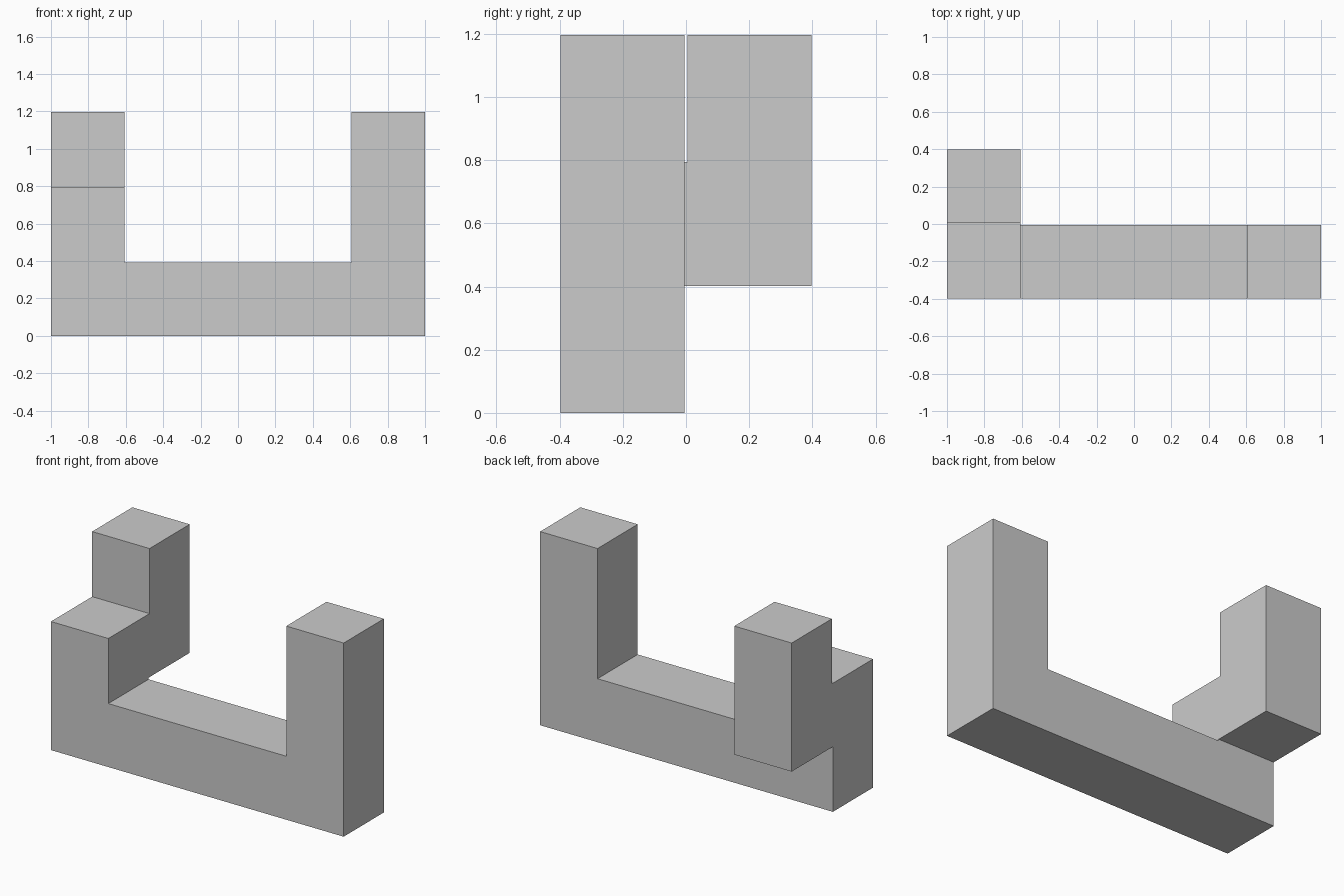
import bpy, bmesh
from mathutils import Vector

if "Cube" in bpy.data.objects:
    bpy.data.objects.remove(bpy.data.objects["Cube"])

C, G = 0.402, 0.005          # cell pitch and inset of every outer face
L = 1.0                      # half length
T = C - 2 * G                # bar thickness
W = C - G                    # half depth
STEP, TOP = 2 * C - 2 * G, 3 * C - 2 * G


def prism(name, points, offset):
    """Extrude a closed 3D outline along an offset."""
    bm = bmesh.new()
    face = bm.faces.new([bm.verts.new(p) for p in points])
    ext = bmesh.ops.extrude_face_region(bm, geom=[face], use_keep_orig=True)
    for v in ext["geom"]:
        if isinstance(v, bmesh.types.BMVert):
            v.co += Vector(offset)
    bmesh.ops.recalc_face_normals(bm, faces=bm.faces)
    mesh = bpy.data.meshes.new(name)
    bm.to_mesh(mesh)
    bm.free()
    obj = bpy.data.objects.new(name, mesh)
    bpy.context.collection.objects.link(obj)
    return obj


# Front bar with a short left leg and a tall right post
u_profile = [(-L, 0), (L, 0), (L, TOP), (L - T, TOP), (L - T, T),
             (-L + T, T), (-L + T, STEP), (-L, STEP)]
piece = prism("puzzle_piece", [(x, -W, z) for x, z in u_profile], (0, T, 0))

# Raised block behind the left leg, with a tongue reaching into it
arm_profile = [(-W / 2, C), (W, C), (W, TOP), (G, TOP), (G, STEP), (-W / 2, STEP)]
arm = prism("rear_arm", [(-L, y, z) for y, z in arm_profile], (T, 0, 0))
arm.hide_render = True

# Join both into one solid
mod = piece.modifiers.new("join_arm", "BOOLEAN")
mod.operation = "UNION"
mod.solver = "EXACT"
mod.object = arm
bpy.context.view_layer.objects.active = piece
bpy.ops.object.modifier_apply(modifier=mod.name)
bpy.data.objects.remove(arm)

# Merge leftover coplanar seams
bm = bmesh.new()
bm.from_mesh(piece.data)
bmesh.ops.remove_doubles(bm, verts=bm.verts, dist=1e-5)
bmesh.ops.dissolve_limit(bm, angle_limit=0.01, verts=bm.verts, edges=bm.edges)
bm.to_mesh(piece.data)
bm.free()
